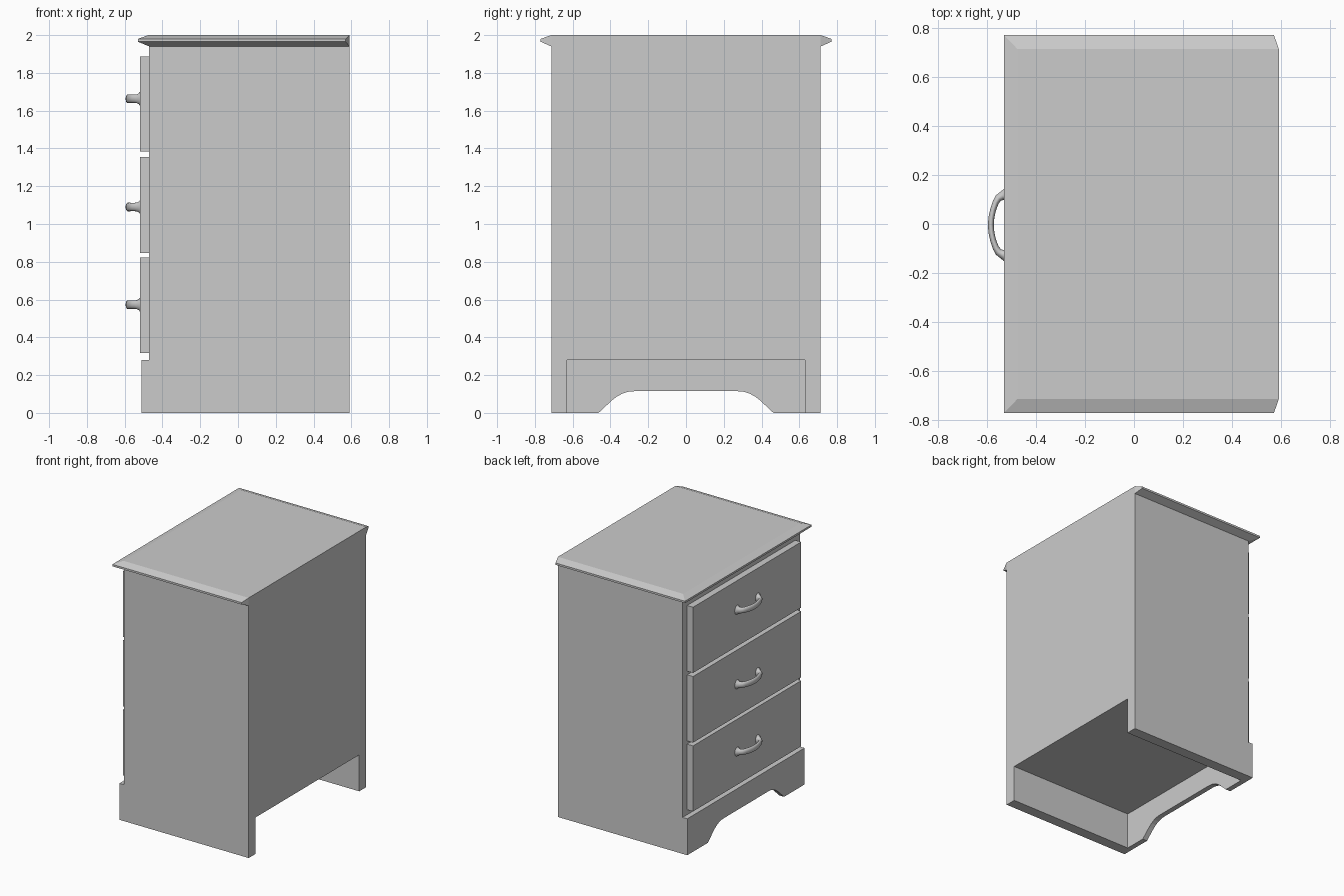
import bpy, bmesh, math

if "Cube" in bpy.data.objects:
    bpy.data.objects.remove(bpy.data.objects["Cube"])


def finish(name, bm, smooth=False):
    bmesh.ops.recalc_face_normals(bm, faces=bm.faces)
    mesh = bpy.data.meshes.new(name)
    bm.to_mesh(mesh)
    bm.free()
    ob = bpy.data.objects.new(name, mesh)
    bpy.context.collection.objects.link(ob)
    if smooth:
        bpy.ops.object.select_all(action='DESELECT')
        ob.select_set(True)
        bpy.context.view_layer.objects.active = ob
        bpy.ops.object.shade_smooth_by_angle(angle=math.radians(50))
    return ob


def prism(name, half, x0, x1):
    """Extrude a (y, z) outline, mirrored about y = 0, from x0 to x1."""
    pts = half + [(-y, z) for y, z in reversed(half)]
    bm = bmesh.new()
    face = bm.faces.new([bm.verts.new((x0, y, z)) for y, z in pts])
    ext = bmesh.ops.extrude_face_region(bm, geom=[face])
    for v in ext['geom']:
        if isinstance(v, bmesh.types.BMVert):
            v.co.x = x1
    return finish(name, bm)


W, FRONT, BACK = 0.713, -0.47, 0.59

# Carcass with open space underneath, between the side panels
prism("cabinet_body", [(W, 1.94), (W, 0), (0.63, 0), (0.63, 0.28)], FRONT, BACK)

# Front apron with a shaped arch
prism("base_apron", [(W, 0.28), (W, 0), (0.463, 0), (0.39, 0.068), (0.365, 0.087),
                     (0.335, 0.103), (0.305, 0.112), (0.27, 0.115)], -0.51, FRONT)


# Top board: moulded edge on front and sides, flat back
def top_board():
    bm = bmesh.new()
    rings = []
    for z, xf, xb, y in [(1.94, FRONT, BACK, W), (1.965, -0.53, 0.57, 0.77),
                         (1.98, -0.53, 0.57, 0.77), (2.0, -0.475, BACK, W)]:
        rings.append([bm.verts.new(c) for c in
                      ((xb, -y, z), (xf, -y, z), (xf, y, z), (xb, y, z))])
    for a, b in zip(rings, rings[1:]):
        for i in range(3):
            bm.faces.new((a[i], a[i + 1], b[i + 1], b[i]))
    bm.faces.new(rings[0])
    bm.faces.new(rings[-1])
    for i in (0, 3):
        bm.faces.new([r[i] for r in rings])
    bm.faces.new((rings[0][0], rings[0][3], rings[-1][3], rings[-1][0]))
    finish("top_board", bm)


top_board()


# Bowed pull handle: elliptical section swept along a mirrored path
def handle(name, z, sides=16):
    # x, y, half thickness, half height
    half = [(-0.518, 0.123, 0.034, 0.038), (-0.525, 0.122, 0.025, 0.029),
            (-0.537, 0.119, 0.018, 0.023), (-0.552, 0.110, 0.015, 0.022),
            (-0.563, 0.093, 0.013, 0.022), (-0.574, 0.062, 0.012, 0.023),
            (-0.581, 0.030, 0.012, 0.023)]
    path = half + [(-0.583, 0, 0.012, 0.023)] + [(x, -y, t, h) for x, y, t, h in reversed(half)]
    bm = bmesh.new()
    rings = []
    for i, (x, y, t, h) in enumerate(path):
        p, q = path[max(i - 1, 0)], path[min(i + 1, len(path) - 1)]
        dx, dy = q[0] - p[0], q[1] - p[1]
        if i in (0, len(path) - 1):
            dx, dy = (-1, 0) if i == 0 else (1, 0)
        n = math.hypot(dx, dy)
        nx, ny = -dy / n, dx / n
        ring = []
        for k in range(sides):
            a = 2 * math.pi * k / sides
            c = t * math.cos(a)
            ring.append(bm.verts.new((x + nx * c, y + ny * c - 0.004, z + h * math.sin(a))))
        rings.append(ring)
    for a, b in zip(rings, rings[1:]):
        for k in range(sides):
            m = (k + 1) % sides
            bm.faces.new((a[k], a[m], b[m], b[k]))
    bm.faces.new(rings[0])
    bm.faces.new(rings[-1])
    finish(name, bm, smooth=True)


# Three drawers, each with a handle
for label, z0, z1, zh in [("lower", 0.318, 0.822, 0.573), ("middle", 0.847, 1.355, 1.09),
                          ("upper", 1.383, 1.888, 1.663)]:
    prism(label + "_drawer_front", [(0.657, z1), (0.657, z0)], -0.52, FRONT)
    handle(label + "_drawer_handle", zh)
